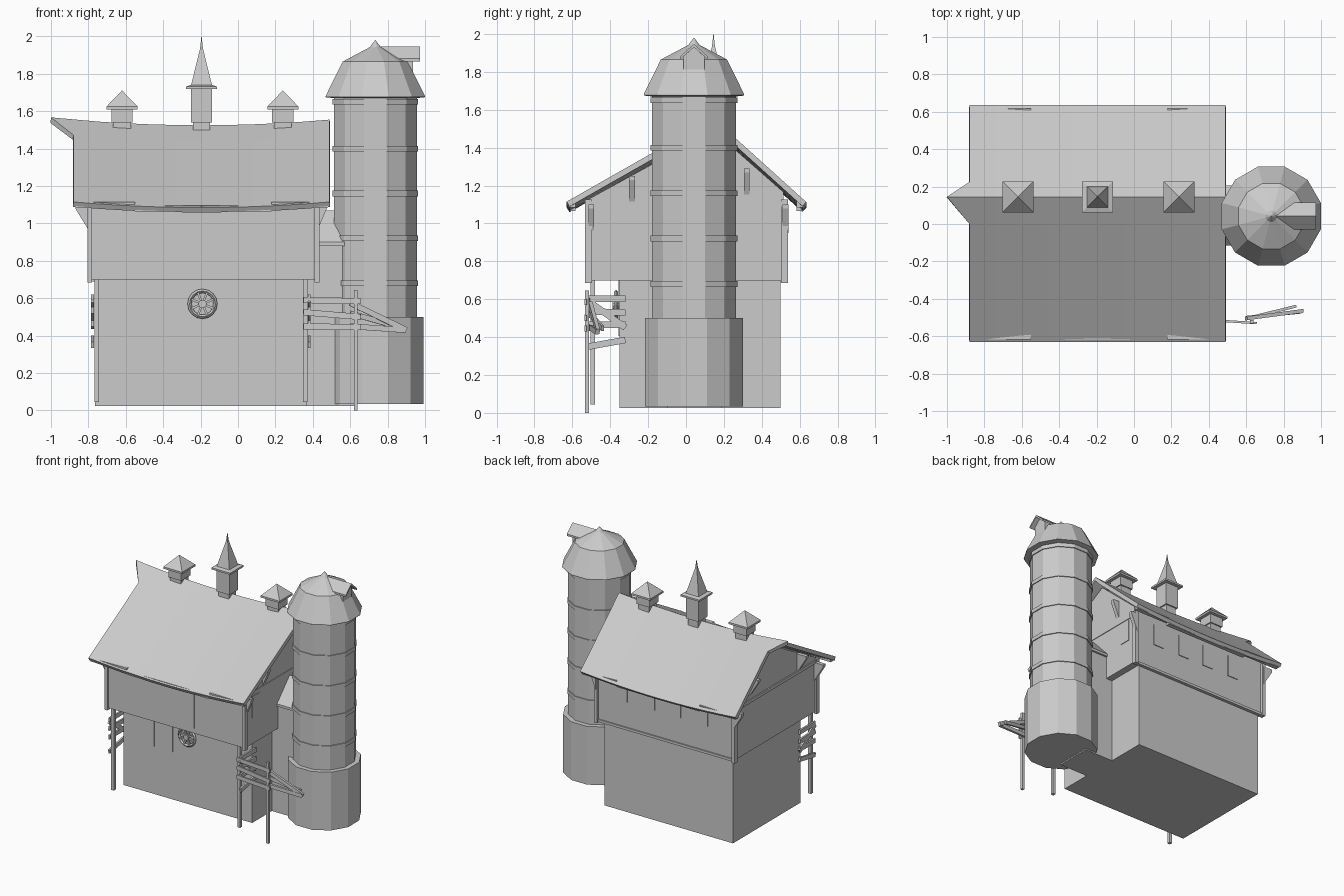
import bpy, bmesh
from math import pi, cos, sin
from mathutils import Vector

if "Cube" in bpy.data.objects:
    bpy.data.objects.remove(bpy.data.objects["Cube"])


def make(name, bm):
    bmesh.ops.recalc_face_normals(bm, faces=bm.faces)
    me = bpy.data.meshes.new(name)
    bm.to_mesh(me)
    bm.free()
    ob = bpy.data.objects.new(name, me)
    bpy.context.collection.objects.link(ob)
    return ob


def box(name, x0, x1, y0, y1, z0, z1):
    return prism(name, [(y0, z0), (y1, z0), (y1, z1), (y0, z1)], x0, x1)


def prism(name, pts, a0, a1, axis='x'):
    """Extrude a profile: (y, z) points along x, or (x, z) points along y."""
    bm = bmesh.new()
    place = (lambda a, p: (a, p[0], p[1])) if axis == 'x' else (lambda a, p: (p[0], a, p[1]))
    rings = [[bm.verts.new(place(a, p)) for p in pts] for a in (a0, a1)]
    bm.faces.new(rings[0])
    bm.faces.new(rings[1])
    for i in range(len(pts)):
        j = (i + 1) % len(pts)
        bm.faces.new((rings[0][i], rings[0][j], rings[1][j], rings[1][i]))
    return make(name, bm)


def lathe(name, cx, cy, profile, n):
    """Stack of n-sided rings; profile holds (flat-to-centre distance, z)."""
    bm = bmesh.new()
    rings = []
    for r, z in profile:
        c = r / cos(pi / n)
        rings.append([bm.verts.new((cx + c * cos((2 * i + 1) * pi / n),
                                    cy + c * sin((2 * i + 1) * pi / n), z)) for i in range(n)])
    for a, b in zip(rings, rings[1:]):
        for i in range(n):
            j = (i + 1) % n
            bm.faces.new((a[i], a[j], b[j], b[i]))
    bm.faces.new(rings[0])
    bm.faces.new(rings[-1])
    return make(name, bm)


def plank(name, a, b, w, t):
    """Board from a to b, w tall and t thick."""
    a, b = Vector(a), Vector(b)
    d = (b - a).normalized()
    side = d.cross(Vector((0, 0, 1))).normalized()
    up = side.cross(d)
    bm = bmesh.new()
    bmesh.ops.create_cube(bm, size=1)
    for v in bm.verts:
        c = v.co.copy()
        v.co = (a + b) / 2 + d * c.x * (b - a).length + side * c.y * t + up * c.z * w
    return make(name, bm)


# Barn walls
RY = 0.145
box("lower_walls", -0.765, 0.37, -0.35, 0.50, 0.025, 0.71)
prism("upper_walls", [(-0.52, 0.70), (0.515, 0.70), (0.515, 1.165), (RY, 1.49), (-0.52, 1.125)],
      -0.79, 0.425)
for x in (-0.79, 0.425):
    for y in (-0.515, 0.52):
        box("corner_board", x - 0.015, x + 0.01, y - 0.018, y + 0.018, 0.685, 1.125)
for x0, x1 in ((-0.80, -0.785), (0.42, 0.43)):
    box("gable_tie", x0, x1, -0.52, 0.52, 1.09, 1.115)
box("back_sill", -0.79, 0.425, 0.50, 0.525, 0.69, 0.71)

# Sagging roof with pointed hood on the left end of the ridge
bm = bmesh.new()
rows = [(-0.63, 1.115), (0.0, 1.473), (RY, 1.555), (0.225, 1.483), (0.635, 1.113)]
cols, grid = 10, []
for k, (y, z) in enumerate(rows):
    line = []
    for i in range(cols + 1):
        u = i / cols
        x = -0.88 + 1.37 * u
        sag = 0.03 * (1 - (2 * u - 1) ** 2)
        line.append(bm.verts.new((x, y, z - sag)))
    if k == 2:
        line[0].co = (-1.0, y, 1.567)
    grid.append(line)
for a, b in zip(grid, grid[1:]):
    for i in range(cols):
        bm.faces.new((a[i], a[i + 1], b[i + 1], b[i]))
roof = make("main_roof", bm)
if roof.data.polygons[0].normal.z < 0:
    roof.data.flip_normals()
sol = roof.modifiers.new("thickness", 'SOLIDIFY')
sol.thickness, sol.offset = 0.03, -1

# Purlin ends and triangular brackets on both gables
for y, zt in ((-0.5, 1.10), (-0.285, 1.25), (0.32, 1.29), (0.525, 1.10)):
    for xw, xo in ((-0.79, -0.87), (0.42, 0.475)):
        prism("gable_bracket", [(xw, zt - 0.15), (xw, zt), (xo, zt), (xo, zt - 0.02)],
              y - 0.015, y + 0.015, 'y')
for y in (-0.6, 0.6):
    for x0, x1 in ((-0.87, -0.55), (-0.55, 0.18), (0.18, 0.48)):
        dip = 0.02 if x0 == -0.55 else 0
        box("eave_beam", x0, x1, y - 0.018, y + 0.018, 1.085 - dip, 1.115 - dip)

# Doors and windows
box("loft_door", -0.17, -0.02, -0.525, -0.51, 0.74, 1.09)
for x0, x1 in ((-0.65, -0.492), (-0.488, -0.33), (-0.06, 0.255)):
    box("barn_door", x0, x1, -0.356, -0.34, 0.405, 0.70)
for y in (-0.385, 0.405):
    box("gable_window", 0.42, 0.43, y - 0.045, y + 0.045, 0.91, 1.08)
for x in (-0.51, -0.27, -0.04, 0.20):
    box("back_window", x - 0.045, x + 0.045, 0.51, 0.521, 0.91, 1.08)

# Wheel on the front wall
bpy.ops.mesh.primitive_torus_add(major_radius=0.069, minor_radius=0.011, major_segments=16,
                                 minor_segments=4, location=(-0.19, -0.37, 0.57),
                                 rotation=(pi / 2, 0, 0))
bpy.context.object.name = "wheel_rim"
bpy.ops.mesh.primitive_cylinder_add(vertices=10, radius=0.022, depth=0.035,
                                    location=(-0.19, -0.37, 0.57), rotation=(pi / 2, 0, 0))
bpy.context.object.name = "wheel_hub"
for i in range(8):
    t = i * pi / 4 + pi / 8
    plank("wheel_spoke", (-0.19, -0.37, 0.57),
          (-0.19 + 0.068 * cos(t), -0.37, 0.57 + 0.068 * sin(t)), 0.012, 0.012)

# Porch posts and side rails
for x, xr in ((-0.755, -0.778), (0.36, 0.38)):
    box("porch_post", x - 0.012, x + 0.012, -0.505, -0.48, 0.045, 0.71)
    for z0, z1 in ((0.602, 0.602), (0.59, 0.45), (0.465, 0.465), (0.35, 0.385), (0.535, 0.53)):
        plank("side_rail", (xr, -0.515, z0), (xr, -0.32, z1), 0.034, 0.014)

# Broken front fence
box("fence_post", 0.62, 0.64, -0.532, -0.512, 0.0, 0.645)
for z0, z1 in ((0.59, 0.585), (0.525, 0.50), (0.45, 0.445)):
    plank("fence_rail", (0.35, -0.51, z0), (0.655, -0.53, z1), 0.032, 0.012)
plank("broken_rail", (0.60, -0.505, 0.575), (0.90, -0.465, 0.43), 0.03, 0.02)
plank("broken_rail", (0.60, -0.50, 0.45), (0.895, -0.47, 0.43), 0.03, 0.018)
plank("broken_rail", (0.60, -0.505, 0.52), (0.865, -0.44, 0.445), 0.028, 0.015)

# Roof ventilators and central spire
for x in (-0.62, 0.24):
    lathe("ventilator_base", x, RY, [(0.047, 1.46), (0.047, 1.545)], 4)
    lathe("ventilator_box", x, RY, [(0.057, 1.54), (0.057, 1.625)], 4)
    lathe("ventilator_roof", x, RY, [(0.083, 1.61), (0.083, 1.625), (0.001, 1.71)], 4)
lathe("spire_base", -0.195, RY, [(0.045, 1.45), (0.045, 1.55)], 4)
lathe("spire_box", -0.195, RY, [(0.056, 1.54), (0.056, 1.725)], 4)
lathe("spire_cap", -0.195, RY, [(0.083, 1.718), (0.083, 1.732), (0.057, 1.74)], 4)
lathe("spire", -0.195, RY, [(0.057, 1.735), (0.009, 1.93), (0.006, 1.95), (0.001, 1.998)], 4)

# Link between barn and silo
box("link_walls", 0.36, 0.62, -0.10, 0.19, 0.025, 0.89)
prism("link_roof", [(-0.115, 0.88), (0.205, 0.88), (0.205, 0.90), (0.045, 1.07), (-0.115, 0.90)],
      0.42, 0.60)

# Silo
SX, SY = 0.734, 0.042
lathe("silo_base", SX, SY, [(0.258, 0.035), (0.258, 0.50)], 12)
lathe("silo_column", SX, SY, [(0.222, 0.49), (0.222, 1.67)], 12)
for z in (0.68, 0.92, 1.16, 1.40, 1.65):
    lathe("silo_hoop", SX, SY, [(0.22, z - 0.015), (0.229, z - 0.015), (0.229, z + 0.015),
                                (0.22, z + 0.015)], 12)
lathe("silo_dome", SX, SY, [(0.222, 1.67), (0.265, 1.675), (0.265, 1.682), (0.175, 1.865),
                            (0.03, 1.942), (0.001, 1.98)], 12)

# Dormer hatch on the silo dome
box("hatch_box", 0.76, 0.935, SY - 0.055, SY + 0.055, 1.80, 1.89)
prism("hatch_roof", [(SY - 0.072, 1.867), (SY, 1.93), (SY + 0.072, 1.867),
                     (SY + 0.072, 1.882), (SY, 1.947), (SY - 0.072, 1.882)], 0.75, 0.973)
prism("hatch_gable", [(SY - 0.055, 1.88), (SY + 0.055, 1.88), (SY, 1.932)], 0.76, 0.935)
